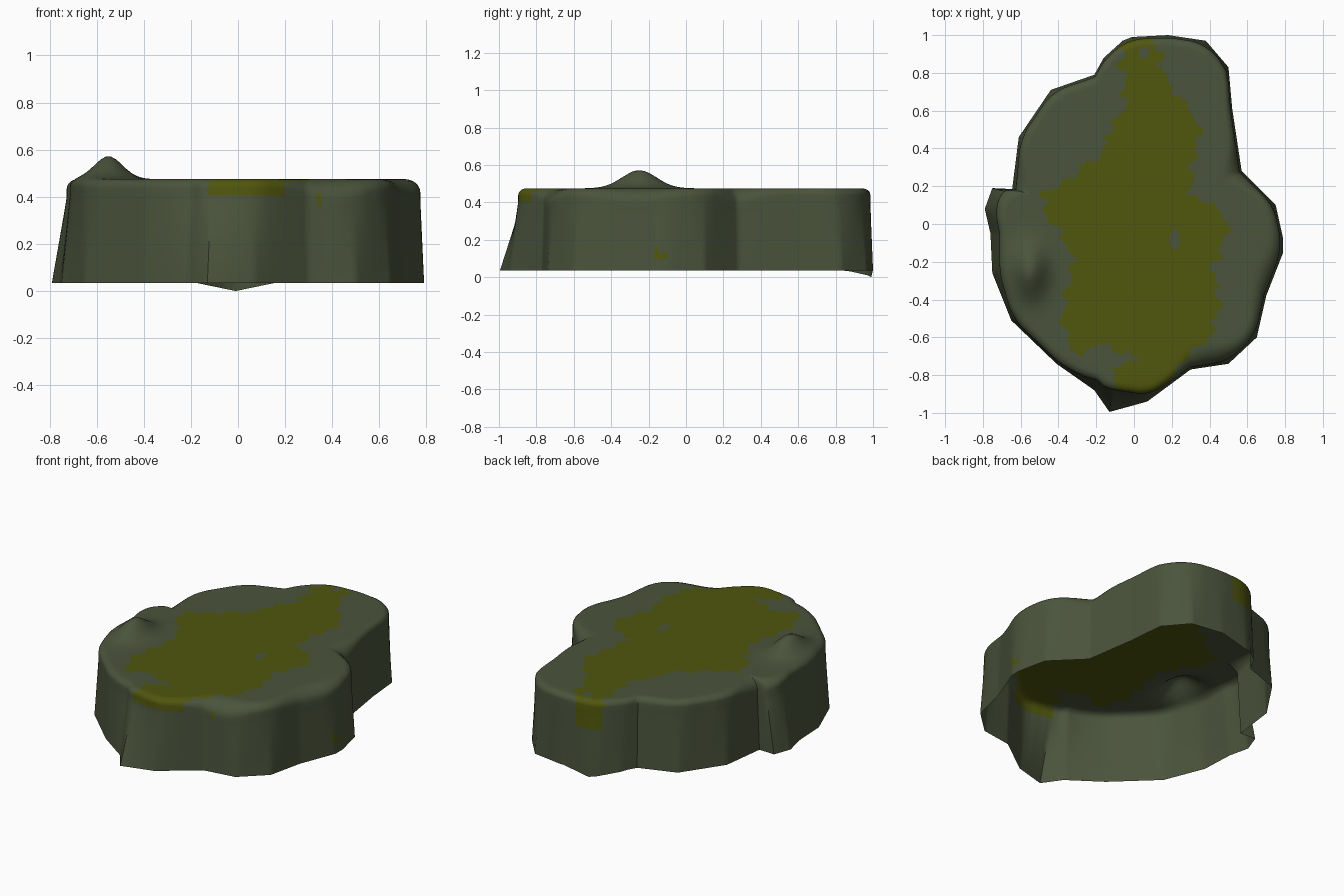
import bpy, math
from mathutils import Vector

if "Cube" in bpy.data.objects:
    bpy.data.objects.remove(bpy.data.objects["Cube"])

# footprint of the rock platform, anticlockwise
OUTLINE = [(.79, -.08), (.75, .10), (.57, .28), (.52, .61), (.50, .83), (.38, .97), (.18, 1.0),
           (-.01, .99), (-.06, .97), (-.16, .88), (-.21, .79), (-.44, .71), (-.61, .46),
           (-.645, .185), (-.75, .19), (-.79, .08), (-.76, -.05), (-.75, -.26), (-.65, -.51),
           (-.41, -.74), (-.21, -.88), (-.13, -.995), (.07, -.94), (.30, -.77), (.50, -.74),
           (.65, -.60), (.70, -.38), (.79, -.15)]
# moss patch on the top
MOSS = [(-.06, .97), (.09, .97), (.14, .91), (.17, .75), (.27, .63), (.365, .48), (.32, .37),
        (.30, .16), (.41, .09), (.51, .02), (.465, -.12), (.41, -.24), (.46, -.44), (.39, -.63),
        (.27, -.71), (.19, -.86), (.15, -.95), (-.12, -.95), (-.10, -.77), (.01, -.71),
        (-.18, -.63), (-.30, -.72), (-.38, -.53), (-.36, -.34), (-.31, -.20), (-.40, -.04),
        (-.48, .07), (-.47, .16), (-.29, .28), (-.13, .42), (-.14, .50), (-.05, .61),
        (-.05, .77), (-.06, .86)]
TOP, BASE = .475, .035


def material(name, rgb):
    m = bpy.data.materials.new(name)
    m.diffuse_color = (*rgb, 1)
    m.use_nodes = True
    m.node_tree.nodes["Principled BSDF"].inputs["Base Color"].default_value = m.diffuse_color
    return m


def inside(x, y, poly):
    hit = False
    for (ax, ay), (bx, by) in zip(poly, poly[1:] + poly[:1]):
        if (ay > y) != (by > y) and x < (bx - ax) * (y - ay) / (by - ay) + ax:
            hit = not hit
    return hit


def bump(x, y, cx, cy, sx, sy):
    return math.exp(-((x - cx) / sx) ** 2 - ((y - cy) / sy) ** 2)


# dense rim of the base
rim = []
for a, b in zip(OUTLINE, OUTLINE[1:] + OUTLINE[:1]):
    a, b = Vector(a), Vector(b)
    n = max(2, round((b - a).length / .02))
    rim += [a.lerp(b, i / n) for i in range(n)]
N = len(rim)

# softened, slightly inset rim for the top edge
crown = []
for i, p in enumerate(rim):
    mean = sum(rim[(i + k) % N].length for k in range(-5, 6)) / 11
    lean = .012 + .08 * bump(p.x, p.y, -.10, -1, .16, .3) + .04 * bump(p.x, p.y, -.8, 0, .12, .5)
    crown.append(p.normalized() * (min(p.length, mean) - lean))


def shoulder_width(p):
    return (.045 + .07 * bump(p.x, p.y, .42, -.75, .16, .15) + .06 * bump(p.x, p.y, .55, .28, .12, .12)
            + .05 * bump(p.x, p.y, .75, -.3, .15, .25) + .04 * bump(p.x, p.y, -.65, .2, .12, .12))


verts, faces = [], []
WALL, ROUND, FLAT = 12, 6, 34
# wall rings from the ground up to the shoulder
for k in range(WALL + 1):
    t = k / WALL
    for p, c in zip(rim, crown):
        low = BASE
        if p.y > .85:
            low *= min(1, abs(p.x + .01) / .17)
        q = p.lerp(c, min(1, t * 1.1))
        high = TOP - shoulder_width(c) * .8
        verts.append((q.x, q.y, low + (high - low) * t))
# rounded shoulder rings
for k in range(1, ROUND + 1):
    a = k / ROUND * math.pi / 2
    for c in crown:
        w = shoulder_width(c)
        q = c - c.normalized() * w * (1 - math.cos(a))
        verts.append((q.x, q.y, TOP - w * .8 * (1 - math.sin(a))))
# top rings with the mound on the left
for k in range(1, FLAT):
    for c in crown:
        q = (c - c.normalized() * shoulder_width(c)) * (1 - k / FLAT)
        verts.append((q.x, q.y, TOP))
verts = [(x, y, z + (.097 * bump(x, y, -.55, -.25, .085, .13) if z > .4 else 0)) for x, y, z in verts]
rings = len(verts) // N
verts.append((0, 0, TOP))
for r in range(rings - 1):
    for i in range(N):
        j = (i + 1) % N
        faces.append((r * N + i, r * N + j, (r + 1) * N + j, (r + 1) * N + i))
for i in range(N):
    faces.append(((rings - 1) * N + i, (rings - 1) * N + (i + 1) % N, rings * N))

mesh = bpy.data.meshes.new("rock_platform")
mesh.from_pydata(verts, [], faces)
mesh.materials.append(material("grey green stone", (.069, .088, .045)))
mesh.materials.append(material("olive moss", (.080, .092, .004)))


def mossy(c):
    x, y, z = c
    if y < -.75 and z < .465:                       # strip over the front lip
        return (-.13 < x < .20 and z > .39) or (abs(x - .355) < .02 and .37 < z < .43)
    if y > .9 and z < .465:                         # strip over the back lip
        return -.08 < x < .09 and z > .30
    if z < .42:                                     # speck on the right wall
        return x > .7 and abs(y + .13) < .04 and abs(z - .125) < .02
    if bump(x, y, .215, -.08, .025, .055) > .37 or bump(x, y, .05, .91, .03, .03) > .37:
        return False
    wob = .018 * math.sin(47 * y) + .01 * math.sin(83 * y + 1)
    return inside(x + wob, y + .015 * math.sin(55 * x), MOSS)


for f in mesh.polygons:
    f.material_index = int(mossy(f.center))

platform = bpy.data.objects.new("rock_platform", mesh)
bpy.context.collection.objects.link(platform)
bpy.context.view_layer.objects.active = platform
platform.select_set(True)
bpy.ops.object.shade_smooth_by_angle(angle=math.radians(40))
